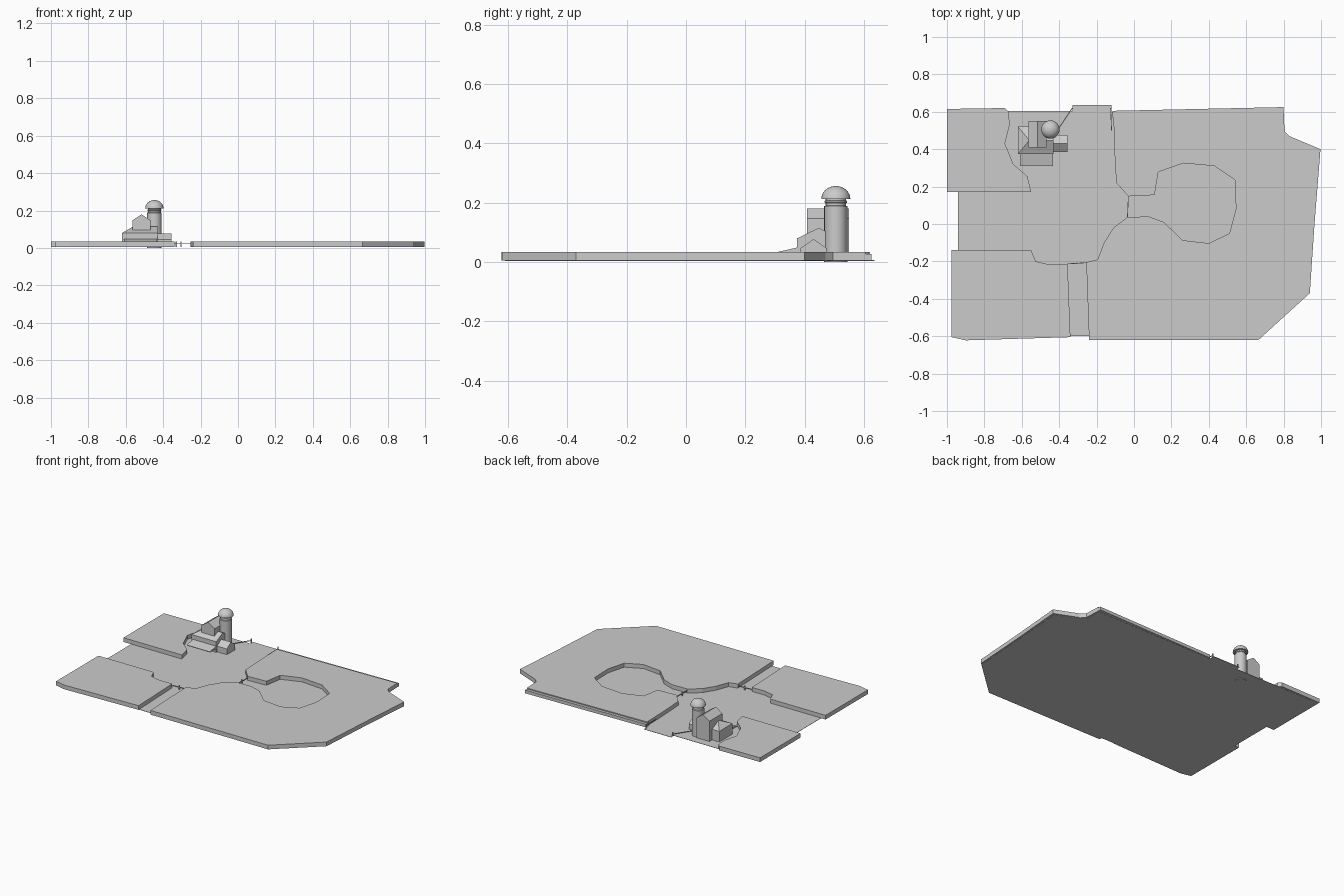
import bpy
import bmesh
from math import cos, sin, pi
from mathutils import Vector

if "Cube" in bpy.data.objects:
    bpy.data.objects.remove(bpy.data.objects["Cube"])

grey = bpy.data.materials.new("stone_grey")
grey.use_nodes = True
GREY = (0.6, 0.6, 0.6, 1)
grey.diffuse_color = GREY
grey.node_tree.nodes["Principled BSDF"].inputs["Base Color"].default_value = GREY

FLOOR, TOP = 0.006, 0.034


def finish(name, bm):
    bmesh.ops.recalc_face_normals(bm, faces=bm.faces)
    mesh = bpy.data.meshes.new(name)
    bm.to_mesh(mesh)
    bm.free()
    mesh.materials.append(grey)
    obj = bpy.data.objects.new(name, mesh)
    bpy.context.collection.objects.link(obj)
    return obj


def prism(name, points, low, high):
    """Extrude a plan outline upwards."""
    bm = bmesh.new()
    face = bm.faces.new([bm.verts.new((x, y, low)) for x, y in points])
    up = bmesh.ops.extrude_face_region(bm, geom=[face])
    verts = [v for v in up["geom"] if isinstance(v, bmesh.types.BMVert)]
    bmesh.ops.translate(bm, verts=verts, vec=(0, 0, high - low))
    bmesh.ops.triangulate(bm, faces=[f for f in bm.faces if len(f.verts) > 4])
    return finish(name, bm)


def house(name, x0, x1, y0, y1, eave, ridge, along="x", hip=0):
    """Walls with a pitched roof; hip pulls in the low end of the ridge."""
    bm = bmesh.new()
    plan = [(x0, y0), (x1, y0), (x1, y1), (x0, y1)]
    b = [bm.verts.new((x, y, FLOOR)) for x, y in plan]
    t = [bm.verts.new((x, y, eave)) for x, y in plan]
    if along == "x":
        ym = (y0 + y1) / 2
        ends = [(x0 + hip, ym), (x1, ym)]
    else:
        t, b = t[1:] + t[:1], b[1:] + b[:1]
        xm = (x0 + x1) / 2
        ends = [(xm, y0 + hip), (xm, y1)]
    p, q = [bm.verts.new((x, y, ridge)) for x, y in ends]
    bm.faces.new(b)
    for i in range(4):
        j = (i + 1) % 4
        bm.faces.new((b[i], b[j], t[j], t[i]))
    roof = [(t[0], t[1], q, p), (t[1], t[2], q), (t[2], t[3], p, q), (t[3], t[0], p)]
    if along == "y":
        roof = [(t[0], t[1], q, p), (t[1], t[2], q), (t[2], t[3], p, q), (t[3], t[0], p)]
    for f in roof:
        bm.faces.new(f)
    return finish(name, bm)


def lathe(name, cx, cy, profile, sides=24):
    """Turn a radius and height profile around a vertical axis."""
    bm = bmesh.new()
    rings = [[bm.verts.new((cx + r * cos(2 * pi * i / sides),
                            cy + r * sin(2 * pi * i / sides), z))
              for i in range(sides)] for r, z in profile]
    for a, b in zip(rings, rings[1:]):
        for i in range(sides):
            j = (i + 1) % sides
            bm.faces.new((a[i], a[j], b[j], b[i]))
    bm.faces.new(rings[0])
    bm.faces.new(rings[-1])
    obj = finish(name, bm)
    bpy.ops.object.select_all(action="DESELECT")
    obj.select_set(True)
    bpy.context.view_layer.objects.active = obj
    bpy.ops.object.shade_smooth_by_angle(angle=0.6)
    return obj


def barrier(name, a, b, height=0.022, half=0.002):
    """Thin horizontal bar between two plan points."""
    a, b = Vector(a), Vector(b)
    d = (b - a).normalized()
    n = Vector((-d.y, d.x)) * half
    return prism(name, [a + n, b + n, b - n, a - n], height - half, height + half)


def post(name, x, y, top=0.034, r=0.003):
    return prism(name, [(x - r, y - r), (x + r, y - r), (x + r, y + r), (x - r, y + r)],
                 FLOOR, top)


# Sunken floor under everything
prism("floor", [(-.94, -.6), (-.25, -.6), (.65, -.61), (.93, -.37), (.98, .39),
                (.79, .49), (.79, .6), (-.12, .6), (-.12, .635), (-.33, .635),
                (-.33, .605), (-.94, .605)], 0.004, FLOOR)

# Raised plates
prism("back_right_plate", [(-1, .17), (-.55, .17), (-.57, .255), (-.645, .32),
                           (-.69, .43), (-.665, .53), (-.67, .6), (-.69, .62),
                           (-1, .615)], 0.005, TOP)
prism("front_right_plate", [(-.975, -.14), (-.55, -.14), (-.525, -.2), (-.45, -.217),
                            (-.355, -.215), (-.34, -.605), (-.9, -.622),
                            (-.975, -.605)], 0.005, TOP)
shore = [(-.24, -.62), (-.255, -.205), (-.195, -.19), (-.16, -.1), (-.11, -.02),
         (-.035, .037)]
basin = [(.08, .04), (.16, .01), (.26, -.087), (.4, -.103), (.51, -.05), (.545, .08),
         (.54, .235), (.43, .31), (.265, .325), (.13, .278), (.11, .155), (-.03, .148)]
rim = [(-.095, .22), (-.105, .4), (-.11, .585), (.8, .605), (.805, .495), (.83, .47),
       (.997, .4), (.965, 0), (.94, -.37), (.665, -.62)]
prism("left_plate", shore + basin + rim, 0.005, TOP)
prism("back_ledge", [(-.115, .57), (.8, .59), (.8, .625), (-.115, .605)], 0.005, 0.027)

# Buildings
house("main_hall", -.62, -.43, .375, .52, .08, .115, hip=.06)
house("tall_hall", -.565, -.467, .408, .55, .147, .18, along="y")
house("side_wing", -.47, -.355, .385, .475, .046, .077)

# Sloping porch in front of the main hall
ramp = bmesh.new()
ring = [[ramp.verts.new((x, y, z)) for y, z in
         ((.31, .03), (.31, .034), (.38, .05), (.38, .03))] for x in (-.61, -.432)]
ramp.faces.new(ring[0])
ramp.faces.new(ring[1])
for i in range(4):
    j = (i + 1) % 4
    ramp.faces.new((ring[0][i], ring[0][j], ring[1][j], ring[1][i]))
finish("porch", ramp)

# Round tower with collar and dome
lathe("tower", -.447, .505, [(.039, 0), (.039, .188), (.034, .19), (.034, .198),
                             (.038, .2), (.038, .206), (.034, .207), (.034, .213)])
dome = [(.049 * cos(t * pi / 16), .212 + .044 * sin(t * pi / 16)) for t in range(8)]
lathe("tower_dome", -.447, .505, dome + [(.004, .256)])

# Gates across the channels
barrier("tower_barrier", (-.41, .5), (-.33, .62))
barrier("back_barrier", (-.12, .5), (-.125, .62))
barrier("front_barrier", (-.355, -.213), (-.255, -.207))
barrier("basin_barrier", (-.035, .037), (-.03, .148))
for i, (x, y) in enumerate([(-.33, .618), (-.125, .618), (-.305, -.21), (-.033, .09)]):
    post("barrier_post_%d" % (i + 1), x, y)
